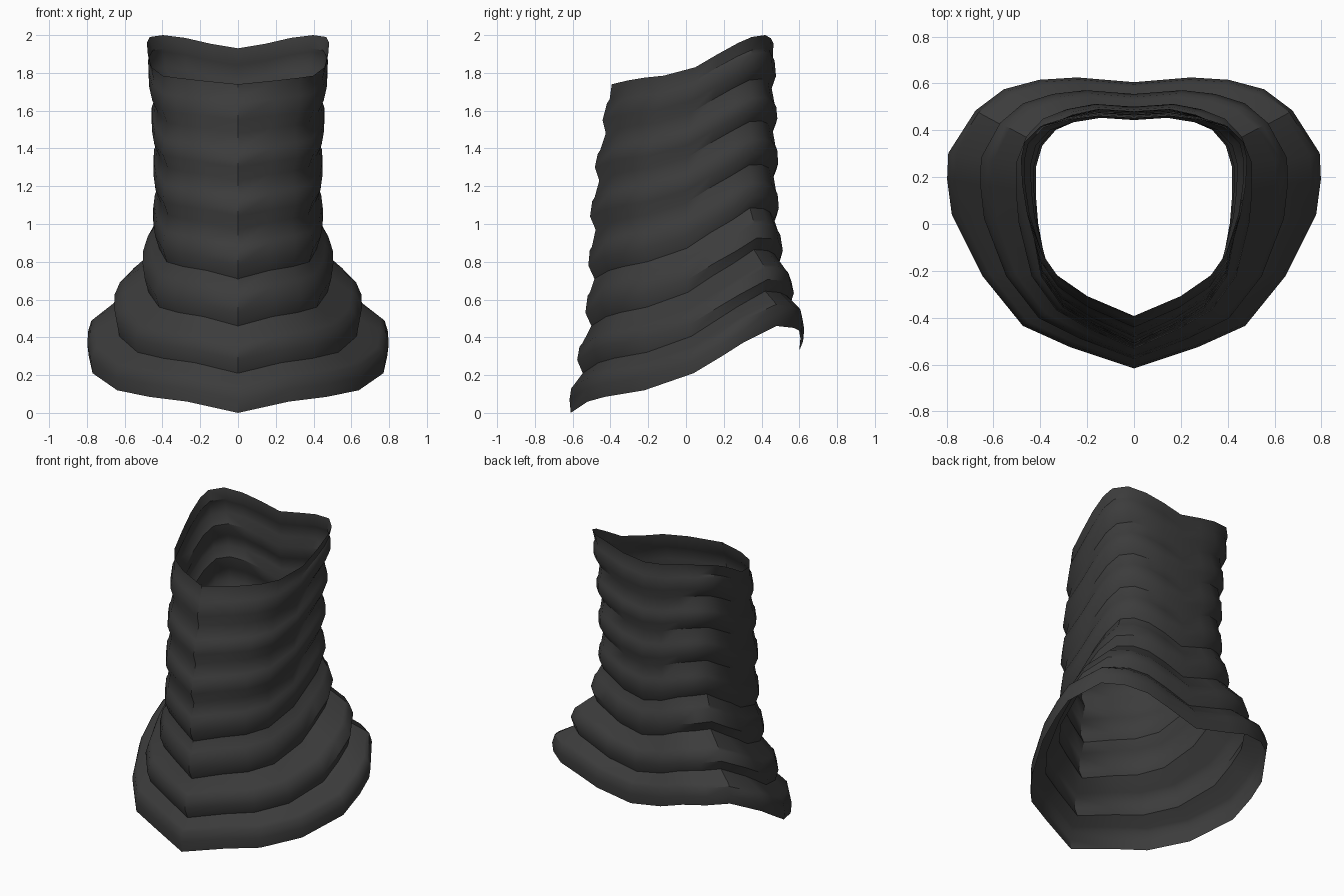
import bpy, bmesh

if "Cube" in bpy.data.objects:
    bpy.data.objects.remove(bpy.data.objects["Cube"])

# Half outlines from front centre to back centre: flared base, neck, top rim
BASE = [(0, -.61), (.27, -.52), (.47, -.43), (.64, -.22), (.77, .04), (.79, .19),
        (.785, .3), (.67, .48), (.55, .57), (.4, .61), (.24, .62), (0, .6)]
NECK = [(0, -.51), (.17, -.43), (.30, -.35), (.39, -.22), (.43, 0), (.44, .13),
        (.44, .25), (.41, .35), (.35, .42), (.26, .46), (.15, .485), (0, .475)]
TOP = [(0, -.395), (.2, -.31), (.33, -.22), (.40, -.12), (.46, .05), (.48, .17),
       (.485, .28), (.47, .35), (.4, .42), (.28, .45), (.15, .465), (0, .455)]
# How far each column rises above the front centre line
RISE_BASE = [0, .06, .085, .12, .21, .30, .37, .46, .45, .43, .38, .33]
RISE_TOP = [0, .02, .035, .045, .09, .16, .22, .25, .26, .245, .215, .19]
# Flare amount by front height
FLARE = [(0, 1), (.07, 1), (.14, .97), (.16, .93), (.21, .68), (.28, .6), (.36, .53),
         (.38, .47), (.46, .2), (.53, .17), (.63, .1), (.7, .03), (.85, 0), (2, 0)]
# Front heights of each rib: lower edge, upper edge
RIBS = [(.07, .14), (.28, .36), (.53, .63), (.78, .87), (1.04, 1.13), (1.30, 1.38), (1.55, 1.65)]
H_TOP = 1.74


def flare(h):
    for (a, fa), (b, fb) in zip(FLARE, FLARE[1:]):
        if h <= b:
            return fa + (fb - fa) * (h - a) / (b - a)
    return 0


def ring(h, s):
    """Full closed outline at front height h, scaled by s about the neck axis."""
    f = flare(h)
    u = max(0, (h - .8) / (H_TOP - .8)) ** 2
    v = h / H_TOP
    half = []
    for n, b, t, rb, rt in zip(NECK, BASE, TOP, RISE_BASE, RISE_TOP):
        x, y = (n[k] + f * (b[k] - n[k]) + u * (t[k] - n[k]) for k in (0, 1))
        half.append((x * s, .05 + (y - .05) * s, h + rb + (rt - rb) * v))
    return half + [(-x, y, z) for x, y, z in half[-2:0:-1]]


# Rib profile: undercut valley, proud band, small step, slope back to next valley
levels = [(0, 1.0)]
for i, (lo, hi) in enumerate(RIBS):
    if i:
        levels.append((lo - .07, .95))
    levels += [(lo, 1.01), (hi - .01, 1.0), (hi + .01, .98)]
levels.append((H_TOP, .995))

# Ribbed neck sleeve: loft the rings
bm = bmesh.new()
rings = [[bm.verts.new(p) for p in ring(h, s)] for h, s in levels]
for a, b in zip(rings, rings[1:]):
    n = len(a)
    for i in range(n):
        j = (i + 1) % n
        bm.faces.new((a[i], a[j], b[j], b[i]))
mesh = bpy.data.meshes.new("ribbed_neck_sleeve")
bm.to_mesh(mesh)
bm.free()
sleeve = bpy.data.objects.new("ribbed_neck_sleeve", mesh)
bpy.context.collection.objects.link(sleeve)

mat = bpy.data.materials.new("dark_rubber")
mat.diffuse_color = (.045, .045, .045, 1)
mat.use_nodes = True
mat.node_tree.nodes["Principled BSDF"].inputs["Base Color"].default_value = mat.diffuse_color
mesh.materials.append(mat)

bpy.context.view_layer.objects.active = sleeve
sleeve.select_set(True)
bpy.ops.object.shade_smooth_by_angle(angle=.6)
